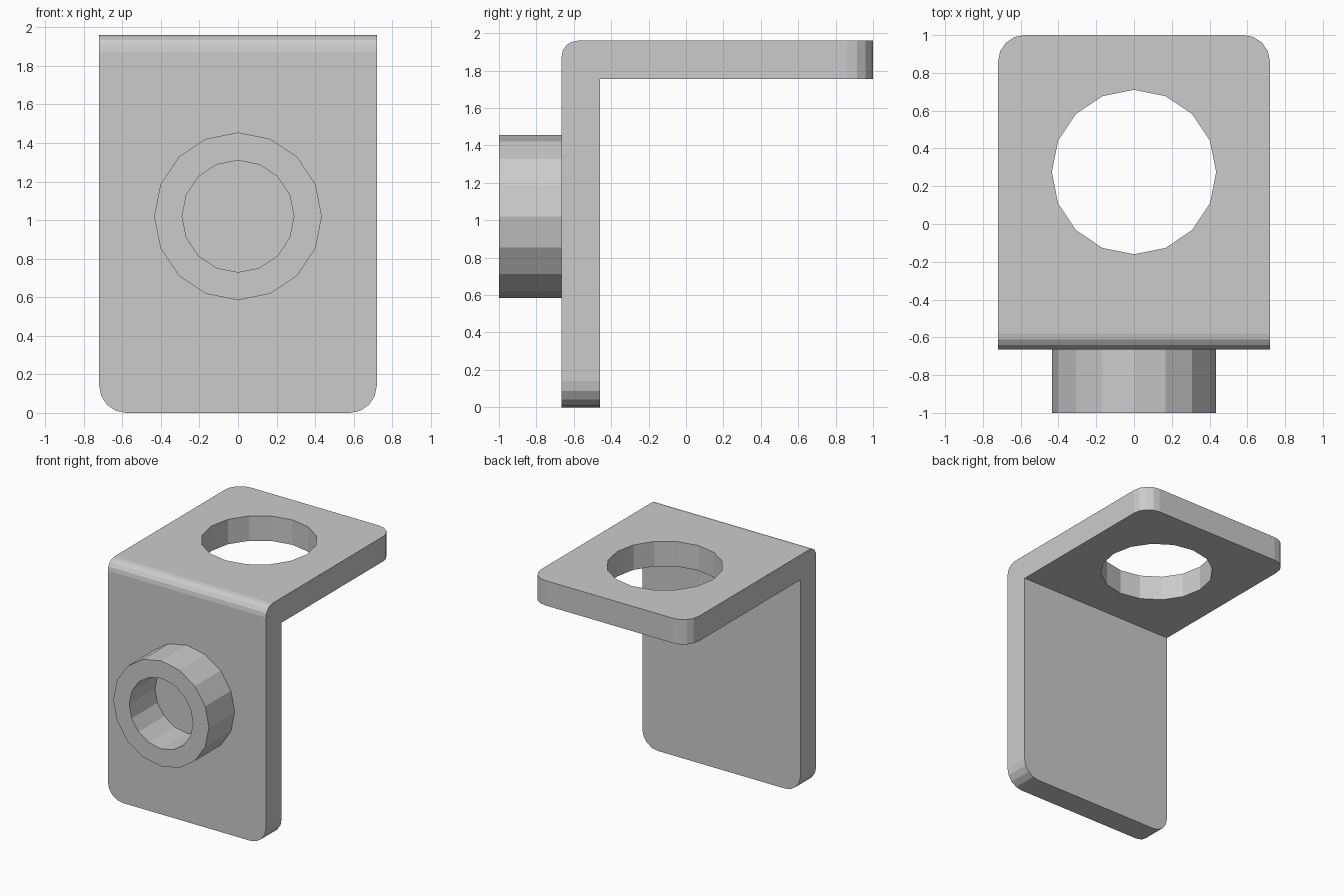
import bpy, bmesh
from math import cos, sin, tau

if "Cube" in bpy.data.objects:
    bpy.data.objects.remove(bpy.data.objects["Cube"])

HALF_W, HEIGHT = 0.72, 1.96
FRONT, BACK, THICK = -0.665, 1.0, 0.205
SIDES, R_OUT, R_IN = 16, 0.435, 0.29


def finish(name, bm):
    bmesh.ops.recalc_face_normals(bm, faces=bm.faces)
    mesh = bpy.data.meshes.new(name)
    bm.to_mesh(mesh)
    bm.free()
    obj = bpy.data.objects.new(name, mesh)
    bpy.context.collection.objects.link(obj)
    return obj


def round_edges(bm, test, radius):
    """Bevel every edge whose two ends both pass the test on their midpoint and direction."""
    edges = [e for e in bm.edges
             if test((e.verts[0].co + e.verts[1].co) / 2, e.verts[1].co - e.verts[0].co)]
    bmesh.ops.bevel(bm, geom=edges, offset=radius, offset_type='OFFSET',
                    segments=4, profile=0.5, affect='EDGES')


# Angle bracket: L profile swept across the width
bm = bmesh.new()
inner_y, inner_z = FRONT + THICK, HEIGHT - THICK
profile = [(FRONT, 0), (inner_y, 0), (inner_y, inner_z),
           (BACK, inner_z), (BACK, HEIGHT), (FRONT, HEIGHT)]
face = bm.faces.new([bm.verts.new((-HALF_W, y, z)) for y, z in profile])
swept = bmesh.ops.extrude_face_region(bm, geom=[face])["geom"]
bmesh.ops.translate(bm, vec=(2 * HALF_W, 0, 0),
                    verts=[v for v in swept if isinstance(v, bmesh.types.BMVert)])

# Rounded outer bend, then the rounded free corners of both flanges
round_edges(bm, lambda m, d: abs(d.x) > 1 and m.y < FRONT + 0.01 and m.z > HEIGHT - 0.01, 0.085)
round_edges(bm, lambda m, d: abs(d.x) < 0.01 and (
    (m.z < 0.01 and abs(d.y) > 0.1) or (m.y > BACK - 0.01 and abs(d.z) > 0.1)), 0.14)
bracket = finish("angle_bracket", bm)

# Through hole in the top flange
bm = bmesh.new()
bmesh.ops.create_cone(bm, cap_ends=True, segments=SIDES, radius1=R_OUT, radius2=R_OUT, depth=1)
bmesh.ops.translate(bm, vec=(0, 0.275, HEIGHT - THICK / 2), verts=bm.verts)
cutter = finish("hole_cutter", bm)
cutter.hide_render = True
hole = bracket.modifiers.new("hole", 'BOOLEAN')
hole.operation, hole.solver, hole.object = 'DIFFERENCE', 'EXACT', cutter
bpy.context.view_layer.objects.active = bracket
bpy.ops.object.modifier_apply(modifier="hole")
bpy.data.objects.remove(cutter)

# Round collar on the front flange, its bore ending at the plate
bm = bmesh.new()
rings = []
for r, y in [(R_OUT, FRONT), (R_OUT, -1), (R_IN, -1), (R_IN, FRONT)]:
    rings.append([bm.verts.new((r * cos(tau * i / SIDES), y, 1.02 + r * sin(tau * i / SIDES)))
                  for i in range(SIDES)])
for k in range(4):
    a, b = rings[k], rings[(k + 1) % 4]
    for i in range(SIDES):
        j = (i + 1) % SIDES
        bm.faces.new((a[i], a[j], b[j], b[i]))
finish("front_collar", bm)
